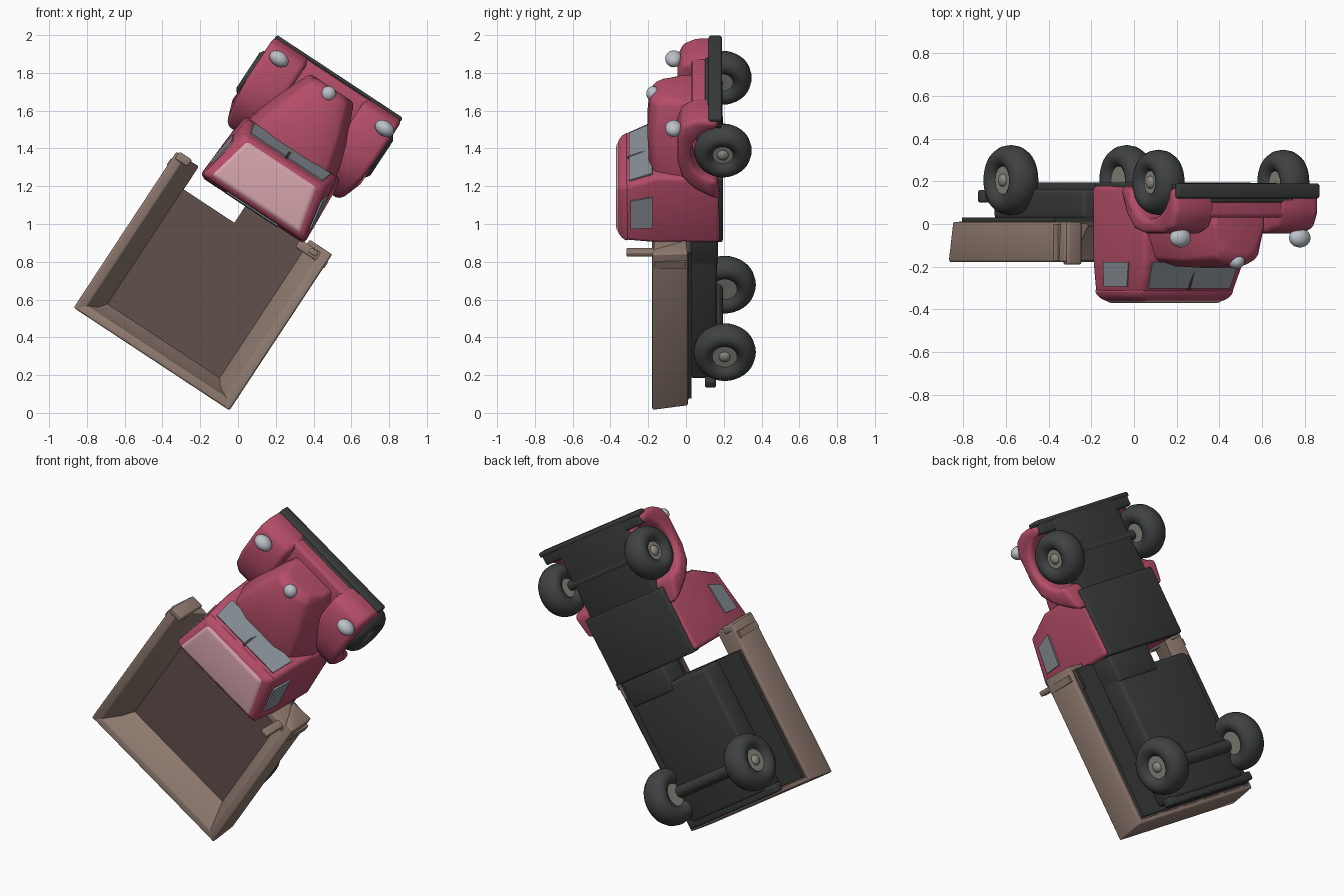
import bpy, bmesh
from math import sin, cos, radians, pi
from mathutils import Matrix, Vector

if "Cube" in bpy.data.objects:
    bpy.data.objects.remove(bpy.data.objects["Cube"])

# Truck space: X across, Y forward, Z up. M lays it with the roof towards -y.
C, S = 0.835, 0.55
M = Matrix(((C, S, 0, -0.53 * C), (0, 0, -1, 0), (-S, C, 0, 0.53 * S), (0, 0, 0, 1)))


def mat(name, r, g, b):
    m = bpy.data.materials.new(name)
    m.diffuse_color = (r, g, b, 1)
    m.use_nodes = True
    m.node_tree.nodes["Principled BSDF"].inputs["Base Color"].default_value = m.diffuse_color
    return m


RED = mat("red_paint", 0.46, 0.075, 0.14)
ROOF = mat("pale_roof", 0.68, 0.38, 0.42)
WOOD = mat("brown_bed", 0.28, 0.20, 0.165)
FLOOR = mat("dark_floor", 0.12, 0.08, 0.07)
DARK = mat("dark_metal", 0.04, 0.045, 0.043)
TYRE = mat("rubber", 0.05, 0.055, 0.055)
GLASS = mat("glass", 0.24, 0.27, 0.30)
LAMP = mat("lamp", 0.50, 0.53, 0.58)
HUB = mat("hub", 0.26, 0.25, 0.22)


def finish(name, bm, m):
    bmesh.ops.recalc_face_normals(bm, faces=bm.faces)
    me = bpy.data.meshes.new(name)
    bm.to_mesh(me)
    bm.free()
    me.transform(M)
    me.materials.append(m)
    ob = bpy.data.objects.new(name, me)
    bpy.context.collection.objects.link(ob)
    return ob


def loft(name, rings, m, bevel=0.0, seg=3):
    bm = bmesh.new()
    vs = [[bm.verts.new(p) for p in r] for r in rings]
    n = len(vs[0])
    for a, b in zip(vs, vs[1:]):
        for i in range(n):
            bm.faces.new((a[i], a[(i + 1) % n], b[(i + 1) % n], b[i]))
    bm.faces.new(vs[0])
    bm.faces.new(vs[-1])
    bmesh.ops.recalc_face_normals(bm, faces=bm.faces)
    if bevel:
        es = [e for e in bm.edges if e.calc_face_angle(0) > radians(25)]
        bmesh.ops.bevel(bm, geom=es, offset=bevel, segments=seg, profile=0.5,
                        affect='EDGES', clamp_overlap=True)
    return finish(name, bm, m)


def plan(y0, h0, y1, h1, z):
    return [(-h0, y0, z), (h0, y0, z), (h1, y1, z), (-h1, y1, z)]


def box(name, x0, x1, y0, y1, z0, z1, m, bevel=0.0):
    return loft(name, [[(x0, y0, z), (x1, y0, z), (x1, y1, z), (x0, y1, z)] for z in (z0, z1)], m, bevel)


def panel(name, quad, s0, s1, t0, t1, m):
    a, b, c, d = map(Vector, quad)
    n = (b - a).cross(d - a).normalized() * 0.008
    pts = [a.lerp(b, s).lerp(d.lerp(c, s), t) for s, t in ((s0, t0), (s1, t0), (s1, t1), (s0, t1))]
    return loft(name, [[p - n for p in pts], [p + n for p in pts]], m)


def rod(name, x, y, z, r, length, m):
    bm = bmesh.new()
    bmesh.ops.create_cone(bm, cap_ends=True, segments=28, radius1=r, radius2=r, depth=length,
                          matrix=Matrix.Translation((x, y, z)) @ Matrix.Rotation(pi / 2, 4, 'Y'))
    return finish(name, bm, m)


def ball(name, loc, scale, m):
    bm = bmesh.new()
    bmesh.ops.create_uvsphere(bm, u_segments=20, v_segments=12, radius=1,
                              matrix=Matrix.Translation(loc) @ Matrix.Diagonal((*scale, 1)))
    return finish(name, bm, m)


def tyre(name, x, y, z, major, minor, m, n=36, k=14):
    bm = bmesh.new()
    g = [[bm.verts.new((x + 1.35 * minor * sin(2 * pi * j / k),
                        y + (major + minor * cos(2 * pi * j / k)) * cos(2 * pi * i / n),
                        z + (major + minor * cos(2 * pi * j / k)) * sin(2 * pi * i / n)))
          for j in range(k)] for i in range(n)]
    for i in range(n):
        for j in range(k):
            a, b = g[i], g[(i + 1) % n]
            bm.faces.new((a[j], a[(j + 1) % k], b[(j + 1) % k], b[j]))
    return finish(name, bm, m)


# cab
low, top = plan(0.94, 0.33, 1.33, 0.285, 0.16), plan(0.95, 0.32, 1.255, 0.26, 0.33)
loft("cab_body", [plan(0.94, 0.33, 1.34, 0.31, -0.18), low, top], RED, 0.025)
loft("cab_roof_edge", [plan(0.947, 0.323, 1.262, 0.263, 0.30), plan(0.95, 0.32, 1.258, 0.26, 0.335),
                       plan(0.975, 0.285, 1.23, 0.225, 0.362)], RED, 0.02)
loft("cab_roof", [plan(0.965, 0.295, 1.24, 0.235, 0.345), plan(0.985, 0.265, 1.215, 0.21, 0.37)], ROOF, 0.012)
panel("windshield", (low[3], low[2], top[2], top[3]), 0.07, 0.93, 0.1, 0.82, GLASS)
panel("windshield_pillar", (low[3], low[2], top[2], top[3]), 0.485, 0.515, 0.05, 0.86, DARK)
panel("rear_window", (low[0], low[1], top[1], top[0]), 0.25, 0.75, 0.2, 0.78, GLASS)
panel("right_window", (low[1], low[2], top[2], top[1]), 0.24, 0.72, 0.1, 0.78, GLASS)
panel("left_window", (low[0], low[3], top[3], top[0]), 0.24, 0.72, 0.1, 0.78, GLASS)


# hood and nose
def hood_ring(y, hb, ht, zt):
    return [(-hb, y, -0.16), (hb, y, -0.16), (hb, y, 0.02), (ht, y, zt - 0.03),
            (ht * 0.5, y, zt), (-ht * 0.5, y, zt), (-ht, y, zt - 0.03), (-hb, y, 0.02)]


loft("hood", [hood_ring(1.28, 0.29, 0.235, 0.195), hood_ring(1.5, 0.235, 0.18, 0.205),
              hood_ring(1.68, 0.15, 0.115, 0.19), hood_ring(1.71, 0.14, 0.09, 0.15)], RED, 0.02)
ball("hood_ornament", (0, 1.675, 0.175), (0.04, 0.04, 0.035), LAMP)
box("nose_apron", -0.3, 0.3, 1.58, 1.765, -0.17, -0.03, RED, 0.02)
box("front_bumper", -0.4, 0.4, 1.755, 1.785, -0.19, -0.12, DARK, 0.012)
box("front_pan", -0.385, 0.385, 1.705, 1.77, -0.188, -0.14, DARK, 0.01)

# fender outline with wheel arch
arch = [(1.545 + 0.17 * cos(radians(a)), -0.195 + 0.17 * sin(radians(a))) for a in range(8, 180, 18)]
fender = [(1.23, -0.18), (1.26, -0.12), (1.32, -0.04), (1.40, 0.02), (1.50, 0.045), (1.66, 0.045),
          (1.735, 0.02), (1.77, -0.05), (1.77, -0.17)] + arch
# bed wall section: leaning outwards, thick at the foot
wall = [(0.475, -0.01), (0.485, 0.165), (0.48, 0.18), (0.43, 0.172), (0.385, 0.08), (0.34, 0.0)]

for sgn, side, dx in ((1, "right", 0.0), (-1, "left", 0.018)):
    loft(side + "_fender", [[(sgn * 0.18, y, z) for y, z in fender],
                            [(sgn * (0.405 - 0.3 * max(0, 1.38 - y)), y, z) for y, z in fender]], RED, 0.028)
    ball(side + "_headlight", (sgn * 0.335 + 0.015, 1.685, 0.065), (0.055, 0.04, 0.045), LAMP)
    loft(side + "_bed_wall", [[(sgn * (x + dx), y0 + k * (0.18 - z), z) for x, z in wall]
                              for y0, k in ((-0.014, 0.12), (0.975, 0.0))], WOOD, 0.008)
    box(side + "_wall_rib", sgn * (0.46 + dx), sgn * (0.49 + dx), 0.89, 0.93, 0.0, 0.17, WOOD)
    # wheels
    for end, y, z, off, r in (("rear", 0.25, -0.205, 0.325, 0.165), ("front", 1.545, -0.195, 0.35, 0.153)):
        name = end + "_" + side
        tyre(name + "_tyre", sgn * off, y, z, r - 0.056, 0.056, TYRE)
        rod(name + "_rim", sgn * off, y, z, 0.08, 0.09, HUB)
        ball(name + "_hubcap", (sgn * (off + 0.045), y, z), (0.02, 0.03, 0.03), HUB)

# bed
tail = [(0.008, -0.01), (-0.014, 0.165), (-0.01, 0.178), (0.035, 0.172), (0.06, 0.07), (0.11, 0.0)]
loft("bed_tailgate", [[(x, y, z) for y, z in tail] for x in (-0.49, 0.475)], WOOD, 0.008)
box("bed_floor", -0.47, 0.45, 0.03, 0.83, -0.012, 0.012, FLOOR)
box("bed_floor_front", -0.04, 0.45, 0.82, 0.95, -0.012, 0.012, FLOOR)
box("right_corner_post", 0.37, 0.42, 0.915, 0.945, -0.01, 0.315, WOOD, 0.008)
box("right_front_stub", 0.3, 0.47, 0.90, 0.95, -0.01, 0.17, WOOD, 0.01)
box("left_front_stub", -0.49, -0.41, 0.94, 0.985, -0.01, 0.19, WOOD, 0.01)

# underside
box("cab_chassis", -0.31, 0.31, 0.935, 1.34, -0.195, -0.13, DARK, 0.01)
box("front_chassis", -0.265, 0.265, 1.3, 1.77, -0.19, -0.1, DARK, 0.01)
box("bed_underside", -0.46, 0.45, 0.04, 0.83, -0.03, -0.01, DARK)
box("front_underside", -0.04, 0.43, 0.82, 0.95, -0.03, -0.01, DARK)
box("bed_underbody", -0.30, 0.30, 0.06, 0.83, -0.165, -0.02, DARK, 0.02)
box("frame_rail", -0.03, 0.30, 0.78, 0.96, -0.17, -0.02, DARK, 0.015)
box("rear_crossbar", -0.37, 0.34, 0.03, 0.08, -0.16, -0.10, DARK, 0.012)
rod("rear_axle", 0, 0.25, -0.16, 0.035, 0.64, DARK)
rod("front_axle", 0, 1.545, -0.165, 0.028, 0.68, DARK)

for ob in bpy.data.objects:
    ob.select_set(True)
    bpy.context.view_layer.objects.active = ob
bpy.ops.object.shade_smooth_by_angle(angle=radians(40))
